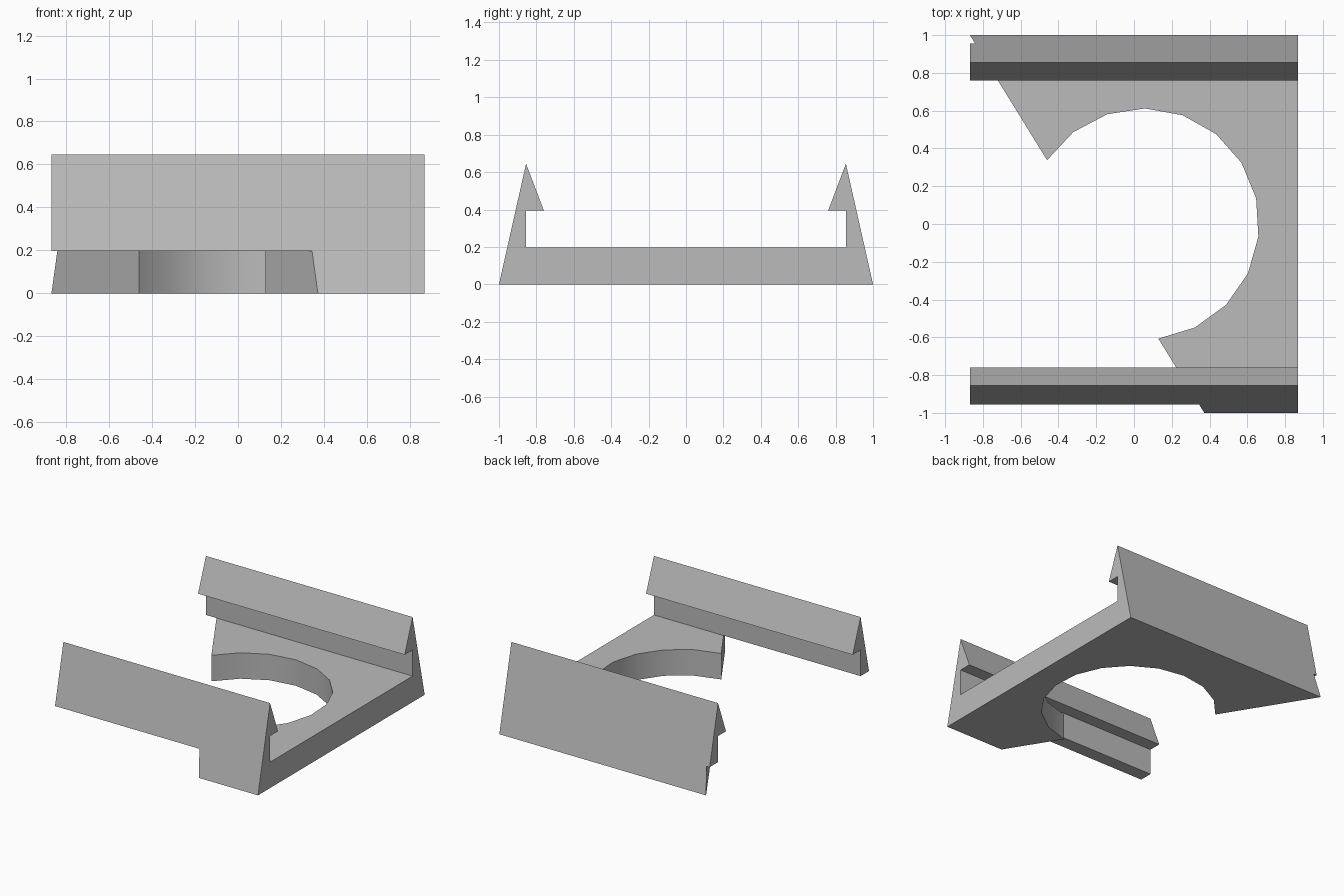
import bpy, bmesh
from math import radians, sin, cos
from mathutils import Vector

old = bpy.data.objects.get("Cube")
if old:
    bpy.data.objects.remove(old, do_unlink=True)

HALF_X, FLOOR, TOP = 0.868, 0.197, 0.645


def prism(name, points, offset):
    """Extrude a closed outline along offset into a solid object."""
    bm = bmesh.new()
    face = bm.faces.new([bm.verts.new(p) for p in points])
    ext = bmesh.ops.extrude_face_region(bm, geom=[face])
    verts = [v for v in ext["geom"] if isinstance(v, bmesh.types.BMVert)]
    bmesh.ops.translate(bm, verts=verts, vec=Vector(offset))
    bmesh.ops.recalc_face_normals(bm, faces=bm.faces)
    mesh = bpy.data.meshes.new(name)
    bm.to_mesh(mesh)
    bm.free()
    obj = bpy.data.objects.new(name, mesh)
    bpy.context.collection.objects.link(obj)
    return obj


# Channel section: sloped outer walls with inward hooks, mirrored in y
half = [(1, 0), (0.855, TOP), (0.76, 0.395), (0.855, 0.395), (0.855, FLOOR)]
section = half + [(-y, z) for y, z in reversed(half)]
bracket = prism("clip_bracket", [(-HALF_X, y, z) for y, z in section],
                (2 * HALF_X, 0, 0))

# Floor cut-out: round opening with a slanted edge running past both walls
def slant(y):
    return -HALF_X + 0.62 * (1 - y)


centre_x, radius, steps = 0.05, 0.612, 12
start, end = radians(146.5), radians(-82.6)
angles = [start + (end - start) * i / steps for i in range(steps + 1)]
outline = [(centre_x + radius * cos(a), radius * sin(a)) for a in angles]
outline += [(slant(-1.2), -1.2), (-2, -1.2), (-2, 1.2), (slant(1.2), 1.2)]
cutter = prism("opening_cutter", [(x, y, -0.2) for x, y in outline],
               (0, 0, 0.2 + FLOOR))
cutter.hide_render = True

# Cut the floor, then bake the result
cut = bracket.modifiers.new("opening", "BOOLEAN")
cut.operation = "DIFFERENCE"
cut.solver = "EXACT"
cut.object = cutter
for o in bpy.context.selected_objects:
    o.select_set(False)
bpy.context.view_layer.objects.active = bracket
bracket.select_set(True)
bpy.ops.object.modifier_apply(modifier=cut.name)
bpy.data.objects.remove(cutter, do_unlink=True)

# Plain grey finish, smooth only around the opening
grey = bpy.data.materials.new("plain_grey")
grey.use_nodes = True
colour = (0.5, 0.5, 0.5, 1)
grey.diffuse_color = colour
grey.node_tree.nodes["Principled BSDF"].inputs["Base Color"].default_value = colour
bracket.data.materials.clear()
bracket.data.materials.append(grey)
bpy.ops.object.shade_smooth_by_angle(angle=radians(30))
